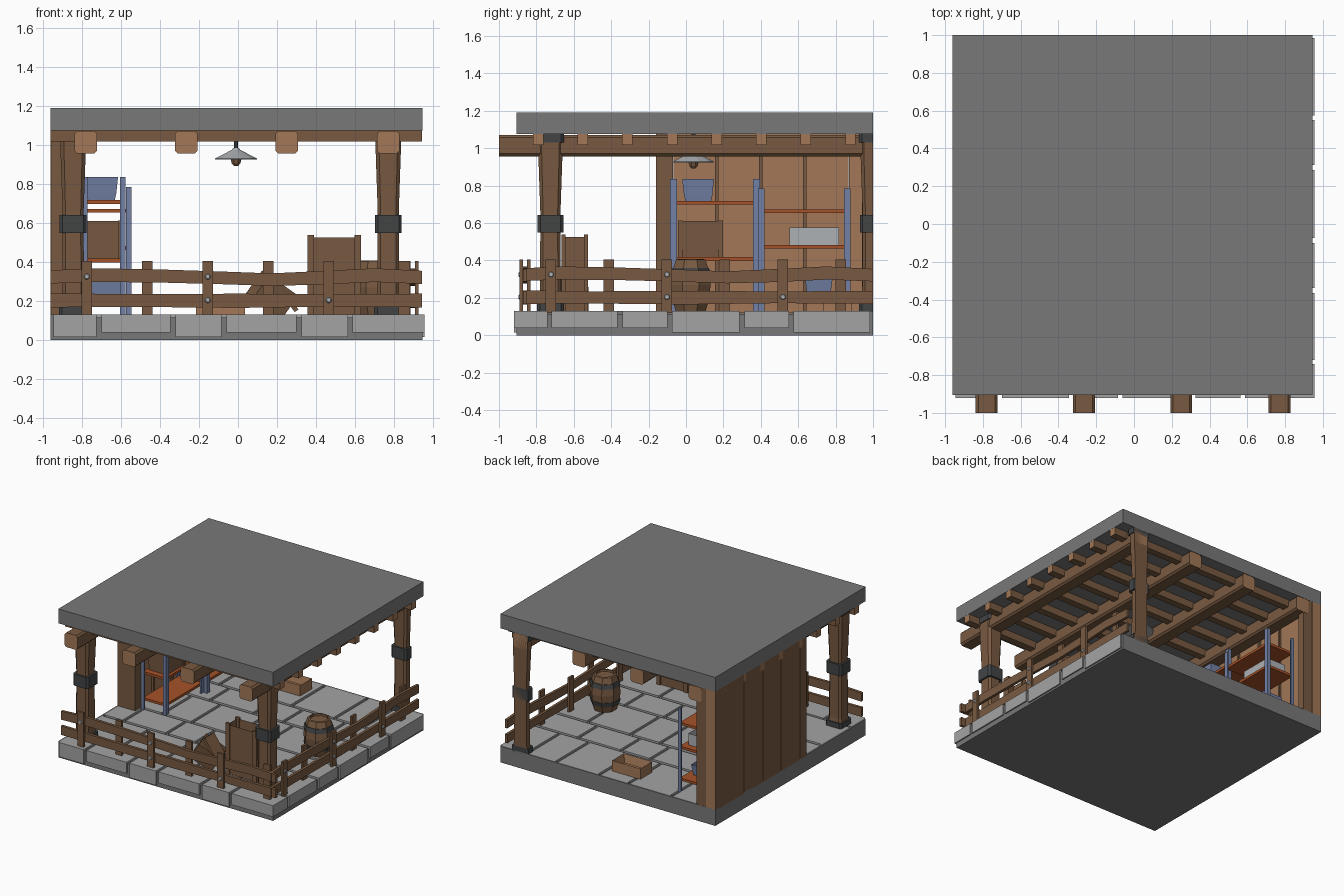
import bpy, bmesh, math
from mathutils import Vector, Matrix

if "Cube" in bpy.data.objects:
    bpy.data.objects.remove(bpy.data.objects["Cube"])


def mat(name, r, g, b):
    m = bpy.data.materials.new(name)
    m.diffuse_color = (r, g, b, 1)
    m.use_nodes = True
    m.node_tree.nodes["Principled BSDF"].inputs["Base Color"].default_value = m.diffuse_color
    return m


ROOF = mat("roof_grey", .19, .19, .19)
STONE = mat("paving_stone", .37, .37, .37)
DARK = mat("dark_wood", .19, .102, .053)
LIGHT = mat("light_wood", .36, .185, .095)
IRON = mat("dark_iron", .055, .058, .06)
BLUE = mat("shelf_blue", .17, .22, .38)
ORANGE = mat("shelf_orange", .38, .085, .022)
STEEL = mat("pale_steel", .42, .44, .46)


def finish(name, bm, m, m2=None, rule=None):
    bmesh.ops.recalc_face_normals(bm, faces=bm.faces)
    me = bpy.data.meshes.new(name)
    me.materials.append(m)
    if m2:
        me.materials.append(m2)
        for f in bm.faces:
            f.material_index = int(rule(f.normal))
    bm.to_mesh(me)
    bm.free()
    ob = bpy.data.objects.new(name, me)
    bpy.context.collection.objects.link(ob)
    return ob


def box(name, x0, x1, y0, y1, z0, z1, m, m2=None, rule=None, bevel=0):
    bm = bmesh.new()
    bmesh.ops.create_cube(bm, size=1)
    for v in bm.verts:
        v.co = Vector(((x0 + x1) / 2 + v.co.x * (x1 - x0), (y0 + y1) / 2 + v.co.y * (y1 - y0),
                       (z0 + z1) / 2 + v.co.z * (z1 - z0)))
    if bevel:  # chamfer the long edges running along y
        es = [e for e in bm.edges if abs(e.verts[0].co.y - e.verts[1].co.y) > .01]
        bmesh.ops.bevel(bm, geom=es, offset=bevel, segments=1, affect='EDGES')
    return finish(name, bm, m, m2, rule)


def loft(name, cx, cy, rings, m, sides=8, chamfer=None, clip=None):
    """Stack rings of (z, half width): chamfered square or regular polygon."""
    bm, prev = bmesh.new(), None
    for z, h in rings:
        if chamfer:
            c = h * chamfer
            pts = [(h, -c), (h, c), (c, h), (-c, h), (-h, c), (-h, -c), (-c, -h), (c, -h)]
        else:
            a = [2 * math.pi * (i + .5) / sides for i in range(sides)]
            pts = [(h * math.cos(t), h * math.sin(t)) for t in a]
        ring = [bm.verts.new((cx + x, cy + y, z)) for x, y in pts]
        n = len(ring)
        if prev:
            for i in range(n):
                bm.faces.new((prev[i], prev[(i + 1) % n], ring[(i + 1) % n], ring[i]))
        else:
            bm.faces.new(ring[::-1])
        prev = ring
    bm.faces.new(prev)
    if clip is not None:
        cut = bmesh.ops.bisect_plane(bm, geom=bm.verts[:] + bm.edges[:] + bm.faces[:],
                                     plane_co=(0, clip, 0), plane_no=(0, 1, 0), clear_outer=True)
        bmesh.ops.holes_fill(bm, edges=[e for e in cut['geom_cut'] if isinstance(e, bmesh.types.BMEdge)])
    return finish(name, bm, m)


def crate(name, loc, size, m, taper=1.0, wall=.014, depth=.8, rot=None):
    """Open-topped box standing on loc; taper scales the bottom."""
    bm = bmesh.new()
    bmesh.ops.create_cube(bm, size=1)
    for v in bm.verts:
        k = taper if v.co.z < 0 else 1
        v.co = Vector((v.co.x * size[0] * k, v.co.y * size[1] * k, (v.co.z + .5) * size[2]))
    bm.normal_update()
    top = max(bm.faces, key=lambda f: f.calc_center_median().z)
    bmesh.ops.inset_region(bm, faces=[top], thickness=wall)
    for v in top.verts:
        v.co.z -= size[2] * depth
    ob = finish(name, bm, m)
    ob.matrix_world = Matrix.Translation(loc) @ (rot or Matrix())
    return ob


# base slab and roof slab
box("base_slab", -.96, .945, -.905, 1, 0, .115, ROOF)
box("roof_slab", -.96, .945, -.905, 1, 1.075, 1.19, ROOF)
# raised lip on the plain back and left edges
box("back_curb", -.96, .945, .985, 1, .1, .13, ROOF)
box("left_curb", -.96, -.945, -.905, 1, .1, .13, ROOF)

# paving, rows shifted like brickwork, front and right stones overhang the base
rows = [(-.92, -.74), (-.72, -.365), (-.34, -.10), (-.075, .285), (.312, .55), (.575, .985)]
cuts = [[-.945, -.70, -.32, -.06, .325, .588, .965], [-.945, -.52, -.14, .12, .50, .965],
        [-.945, -.76, -.38, -.12, .27, .62, .965], [-.945, -.60, -.34, .04, .30, .68, .965],
        [-.945, -.70, -.45, -.06, .20, .58, .965], [-.945, -.55, -.17, .09, .47, .73, .965]]
for r, ((y0, y1), cs) in enumerate(zip(rows, cuts)):
    for i in range(len(cs) - 1):
        z0 = .015 if (i + r) % 2 == 0 else .04
        box("paving_stone", cs[i], cs[i + 1] - (.01 if i == len(cs) - 2 else .025), y0, y1, z0, .13, STONE)

# roof timbers: four long beams with cut ends, and cross joists over them
for x in (-.78, -.265, .25, .77):
    box("roof_beam", x - .058, x + .058, -1, 1, .957, 1.072, DARK, LIGHT, lambda n: abs(n.y) > .9, bevel=.014)
for i in range(8):
    y = -.79 + i * .2385
    box("roof_joist", -.96, .944, y - .028, y + .028, 1.017, 1.077, DARK, LIGHT, lambda n: abs(n.x) > .9)

# posts with iron bands; the back one is cut flush with the back edge
for nm, x, y, clip in (("front_left", -.845, -.725, None), ("front_right", .77, -.725, None),
                       ("back_right", .77, .998, 1.0)):
    loft(nm + "_post", x, y, [(.12, .066), (.2, .056), (.55, .054), (.66, .054), (.95, .064), (1.07, .067)],
         DARK, chamfer=.72, clip=clip)
    for part, a, b, h in (("foot", .12, .17, .072), ("band", .55, .642, .069), ("cap", 1.03, 1.076, .074)):
        loft(nm + "_post_" + part, x, y, [(a, h), (b, h)], IRON, chamfer=.78, clip=clip)

# left plank wall: dark outside, light inside, with frame posts
ys = [-.15, -.07, .165, .40, .635, .87, 1.0]
for i in range(6):
    d = .006 * (i % 2)
    box("wall_plank", -.96, -.87 - d, ys[i] + .002, ys[i + 1] - .002 * (i < 5), .12, 1.075,
        LIGHT, DARK, lambda n: n.x < -.9)
box("wall_front_post", -.955, -.80, -.16, -.07, .12, 1.075, DARK)
box("wall_back_post", -.875, -.79, .94, .998, .12, 1.075, DARK)
for y in (.165, .40, .635):
    box("wall_batten", -.88, -.858, y - .01, y + .01, .12, 1.0, DARK)


# fence rails: wavy profile pushed to a thickness, along the front or the right
def rail(name, pts, front):
    bm = bmesh.new()
    outline = [(t, hi) for t, lo, hi in pts] + [(t, lo) for t, lo, hi in pts[::-1]]
    a, b = (-.872, -.849) if front else (.885, .907)
    sides = [[bm.verts.new((t, d, z) if front else (d, t, z)) for t, z in outline] for d in (a, b)]
    n = len(outline)
    for s in sides:
        for i in range(n // 2 - 1):
            bm.faces.new((s[i], s[i + 1], s[n - 2 - i], s[n - 1 - i]))
    for i in range(n):
        bm.faces.new((sides[0][i], sides[0][(i + 1) % n], sides[1][(i + 1) % n], sides[1][i]))
    finish(name, bm, DARK)


for front in (True, False):
    s, e = (-.96, .944) if front else (-.875, 1.0)
    o = 0 if front else .05
    rail("upper_rail", [(s, .29, .358), (-.72 + o, .298, .368), (-.4 + o, .295, .362), (-.1 + o, .287, .352),
                        (.17 + o, .278, .342), (.45 + o, .285, .355), (.7 + o, .298, .368), (e, .288, .355)], front)
    rail("lower_rail", [(s, .168, .24), (-.5, .17, .235), (0, .165, .238), (.5, .172, .234), (e, .168, .238)], front)
    nails = {0: (.325,), 2: (.325, .205), 4: (.205,)}
    for i in range(6):
        t = (-.775 if front else -.722) + i * (.31 if not front or i < 5 else .325)
        w, outer = .028, i % 2 == 0
        if front:
            y0 = -.889 if outer else -.849
            box("fence_picket", t - w, t + w, y0, y0 + .018, .12, .405, DARK)
        else:
            x0 = .907 if outer else .867
            box("fence_picket", x0, x0 + .018, t - w, t + w, .12, .405, DARK)
        for z in nails.get(i, ()):
            nail = loft("fence_nail", 0, 0, [(0, .016), (.008, .011)], STEEL, sides=8)
            nail.location = (t, -.888, z) if front else (.924, t, z)
            nail.rotation_euler = (math.pi / 2, 0, 0) if front else (0, math.pi / 2, 0)

# hanging lamp
loft("lamp_stem", -.01, .04, [(.97, .012), (1.075, .012)], IRON, sides=8)
loft("lamp_shade", -.01, .04, [(.925, .112), (.93, .112), (.975, .022), (.985, .015)], STEEL, sides=12)
loft("lamp_bulb", -.01, .04, [(.893, .012), (.905, .024), (.927, .03)], DARK, sides=8)

# two shelf racks against the wall
for y0, y1, x1, top, levels in ((-.085, .395, -.577, .835, (.70, .40, .19)),
                                (.385, .88, -.545, .785, (.655, .465, .21))):
    for z in levels:
        box("rack_shelf", -.79, x1 - .01, y0 + .01, y1 - .01, z - .002, z + .018, ORANGE)
    for x, sx in ((-.80, 1), (x1, -1)):
        for y, sy in ((y0, 1), (y1, -1)):
            # angle-iron leg: two thin plates
            xa, xb, ya, yb = x, x + sx * .028, y, y + sy * .036
            box("rack_leg", min(xa, xb), max(xa, xb), min(y, y + sy * .01), max(y, y + sy * .01), .12, top, BLUE)
            box("rack_leg", min(x, x + sx * .01), max(x, x + sx * .01), min(ya, yb), max(ya, yb), .12, top, BLUE)

# things on the racks
crate("blue_bin", (-.70, .065, .718), (.17, .17, .117), BLUE, taper=.82)
crate("shelf_crate", (-.69, .078, .418), (.17, .225, .192), DARK, taper=.94)
for y in (-.03, .186):
    box("shelf_crate_edge", -.615, -.601, y - .012, y + .012, .418, .614, DARK)
crate("steel_tray", (-.68, .685, .483), (.17, .265, .092), STEEL)
crate("low_blue_bin", (-.68, .71, .228), (.17, .15, .085), BLUE, taper=.85)

# barrel with iron hoops
loft("barrel", .70, .025, [(.125, .085), (.2, .108), (.27, .115), (.34, .108), (.405, .085), (.408, .07), (.392, .068)],
     DARK)
for a, b, h, k in ((.18, .215, .107, .115), (.325, .36, .115, .106)):
    loft("barrel_hoop", .70, .025, [(a, h), (b, k)], IRON)

# tall open crate with corner boards
crate("tall_crate", (.493, -.595, .13), (.25, .125, .395), DARK, taper=.96)
for x in (.372, .613):
    for y in (-.655, -.535):
        box("tall_crate_corner", x - .017, x + .017, y - .011, y + .011, .13, .538, DARK)

# tipped crate beside it, and leaning board
crate("tipped_crate", (.13, -.62, .17), (.19, .15, .15), DARK,
      rot=Matrix.Rotation(math.radians(35), 4, 'Y') @ Matrix.Rotation(.3, 4, 'Z'))
board = box("leaning_board", -.012, .012, -.06, .06, 0, .25, DARK)
board.location, board.rotation_euler = (.30, -.60, .15), (0, math.radians(-35), 0)

# low light crate near the back
crate("low_crate", (-.09, .81, .13), (.25, .15, .085), LIGHT, wall=.02)
